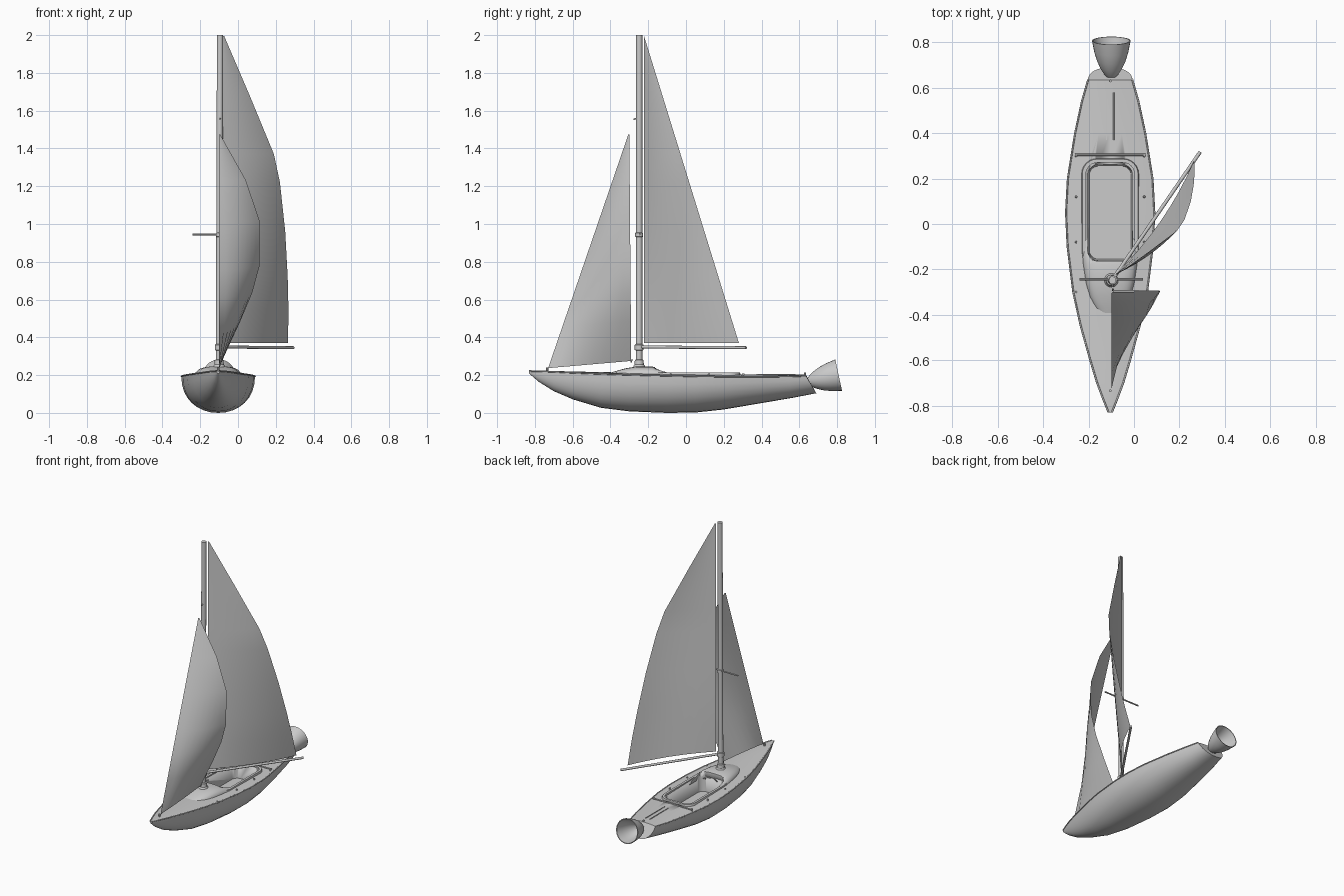
import bpy, bmesh, math
from mathutils import Vector

if "Cube" in bpy.data.objects:
    bpy.data.objects.remove(bpy.data.objects["Cube"])

CX = -0.105  # boat centre line


def make(name, verts, faces, angle=40):
    me = bpy.data.meshes.new(name)
    me.from_pydata(verts, [], faces)
    bm = bmesh.new()
    bm.from_mesh(me)
    bmesh.ops.remove_doubles(bm, verts=bm.verts, dist=1e-5)
    bmesh.ops.recalc_face_normals(bm, faces=bm.faces)
    bm.to_mesh(me)
    bm.free()
    ob = bpy.data.objects.new(name, me)
    bpy.context.collection.objects.link(ob)
    bpy.ops.object.select_all(action='DESELECT')
    ob.select_set(True)
    bpy.context.view_layer.objects.active = ob
    bpy.ops.object.shade_smooth_by_angle(angle=math.radians(angle))
    return ob


def loft(name, rings, closed=True, caps=True, angle=40):
    n = len(rings[0])
    verts = [p for r in rings for p in r]
    faces = [(i * n + j, i * n + (j + 1) % n, (i + 1) * n + (j + 1) % n, (i + 1) * n + j)
             for i in range(len(rings) - 1) for j in range(n if closed else n - 1)]
    if caps:
        faces += [tuple(range(n)), tuple(range(len(verts) - n, len(verts)))]
    return make(name, verts, faces, angle)


def lathe(name, origin, axis, profile, seg=20, caps=True):
    q = Vector(axis).to_track_quat('Z', 'Y')
    rings = [[Vector(origin) + q @ Vector((r * math.cos(a), r * math.sin(a), s))
              for a in [2 * math.pi * k / seg for k in range(seg)]] for s, r in profile]
    return loft(name, rings, caps=caps)


def rod(name, a, b, r, seg=12):
    d = Vector(b) - Vector(a)
    return lathe(name, a, d, [(0, r), (d.length, r)], seg)


def round_rect(x0, x1, y0, y1, r, z, seg=6):
    pts = []
    for k, (cx, cy) in enumerate([(x1 - r, y1 - r), (x0 + r, y1 - r), (x0 + r, y0 + r), (x1 - r, y0 + r)]):
        for i in range(seg + 1):
            a = math.pi / 2 * (k + i / seg)
            pts.append((cx + r * math.cos(a), cy + r * math.sin(a), z))
    return pts


def tube(name, pts, r, cyclic):
    cu = bpy.data.curves.new(name, 'CURVE')
    cu.dimensions = '3D'
    cu.bevel_depth = r
    cu.bevel_resolution = 2
    sp = cu.splines.new('POLY')
    sp.points.add(len(pts) - 1)
    for p, c in zip(sp.points, pts):
        p.co = (*c, 1)
    sp.use_cyclic_u = cyclic
    ob = bpy.data.objects.new(name, cu)
    bpy.context.collection.objects.link(ob)
    return ob


def cut(ob, cutter):
    m = ob.modifiers.new('cockpit', 'BOOLEAN')
    m.operation = 'DIFFERENCE'
    m.solver = 'EXACT'
    m.object = cutter


# Hull: y, half width, sheer height, keel height, rake of the section
stations = [(-.83, .008, .222, .208, 0), (-.78, .028, .221, .165, 0), (-.70, .058, .218, .115, 0),
            (-.60, .088, .213, .072, 0), (-.45, .130, .207, .027, 0), (-.30, .163, .202, .008, 0),
            (-.10, .188, .197, 0, 0), (.05, .195, .194, .002, 0), (.20, .187, .192, .018, 0),
            (.40, .155, .192, .052, 0), (.54, .125, .193, .079, .02), (.635, .098, .196, .104, .055)]
rings = []
for y, w, zs, zk, rake in stations:
    ring = []
    for k in range(17):
        a = math.pi * k / 16
        c, s = math.cos(a), math.sin(a)
        x = math.copysign(abs(c) ** .92, c)
        t = max(s, 0) ** .92
        ring.append((CX + w * x, y + rake * t, zs - (zs - zk) * t))
    for u in (-.66, -.33, 0, .33, .66):  # cambered deck
        ring.append((CX + w * u, y, zs + .07 * w * (1 - u * u)))
    rings.append(ring)
hull = loft('hull', rings, angle=35)

# Cuddy in front of the cockpit
cuddy_rings = []
for y, top, w in [(-.40, .213, .04), (-.37, .222, .07), (-.32, .236, .092), (-.26, .246, .108),
                  (-.18, .246, .120), (-.13, .232, .125), (-.08, .214, .127), (-.03, .204, .127)]:
    cuddy_rings.append([(CX + w * math.copysign(abs(math.cos(a)) ** .7, math.cos(a)), y,
                         .185 + (top - .185) * max(math.sin(a), 0) ** .6)
                        for a in [math.pi * k / 14 for k in range(15)]])
cuddy = loft('cuddy', cuddy_rings)

# Cockpit opening
x0, x1, y0, y1 = CX - .107, CX + .107, -.17, .27
cutter = loft('cockpit_cutter', [round_rect(x0 + .015, x1 - .015, y0 + .015, y1 - .015, .04, .10),
                                 round_rect(x0, x1, y0, y1, .05, .35)])
cutter.hide_render = True
cutter.hide_viewport = True
cut(hull, cutter)
cut(cuddy, cutter)

# Raised coaming strips beside and behind the cockpit
rim = []
for a, b in ((x0, .2), (x0, .213), (x0 - .016, .213), (x0 - .02, .195)):
    o = x0 - a
    rim.append([p for p in round_rect(x0 - o, x1 + o, y0 - o, y1 + o, .05 + o, b)])
loft('cockpit_coaming', rim, caps=False)

# Rubbing strakes along the sheer, deck lines and small hardware
for s in (-1, 1):
    tube('rub_rail', [(CX + s * w, y, zs) for y, w, zs, _, _ in stations], .004, False)
    for y in (-.3, -.08, .12, .3):
        lathe('deck_fitting', (CX + s * .15, y, .195), (0, 0, 1), [(0, .006), (.014, .004)], 8)
    rod('aft_deck_strap', (CX + s * .016, .37, .204), (CX + s * .016, .58, .204), .003, 6)
rod('aft_traveller', (CX - .155, .305, .204), (CX + .155, .305, .204), .005, 8)
rod('forestay_fitting', (CX, -.735, .215), (CX, -.735, .24), .006, 8)
rod('stern_pin', (CX, .63, .195), (CX, .63, .213), .006, 8)

# Mast with its collars, spreader and forestay tang
MX, MY = -.095, -.248
lathe('mast', (MX - .006, MY, .24), (.006, 0, 1.76), [(0, .0165), (1.76, .0165)], 20)
lathe('mast_step', (MX - .005, MY, .235), (0, 0, 1), [(0, .032), (.015, .03), (.02, .025), (.045, .023), (.048, .016)])
lathe('gooseneck', (MX - .004, MY, .33), (0, 0, 1), [(0, .018), (.004, .024), (.03, .024), (.034, .018)])
lathe('spreader_ring', (MX, MY, .93), (0, 0, 1), [(0, .017), (.003, .021), (.022, .021), (.025, .017)])
rod('spreader', (MX - .145, MY + .004, .945), (MX + .135, MY + .004, .945), .005, 8)
rod('forestay_tang', (MX, MY, 1.56), (MX, MY - .03, 1.555), .004, 8)

# Boom
rod('boom', (MX + .005, MY + .01, .349), (.292, .318, .345), .008)


# Sails: each row is (luff point, leech point, belly fraction)
def sail(name, rows, seg=8):
    rings = []
    for a, b, c in rows:
        a, b = Vector(a), Vector(b)
        d = b - a
        side = Vector((d.y, -d.x, 0)) * c
        rings.append([a + d * (i / seg) + side * 4 * (i / seg) * (1 - i / seg) for i in range(seg + 1)])
    return loft(name, rings, closed=False, caps=False, angle=80)


main = []
for z, x, c in [(.37, .265, .05), (.55, .267, .06), (.72, .263, .065), (.96, .25, .065), (1.22, .222, .06),
                (1.37, .19, .05), (1.68, .062, .03), (1.995, -.073, 0)]:
    main.append(((-.082, -.222, z), (x, -.222 + (1.995 - z) / 1.625 * .502, z), c))
sail('mainsail', main)

jib = []
for z, x, c in [(0, -.092, .01), (.21, .01, .09), (.36, .075, .09), (.50, .113, .08), (.74, .115, .06),
                (.96, .04, .04), (1.2, -.095, 0)]:
    f = z / 1.2
    jib.append(((-.1, -.73 + .425 * f, .237 + 1.238 * f), (x, -.29 - .01 * f, .275 + z), c))
sail('jib', jib)
rod('jib_clew_ring', (-.093, -.292, .267), (-.093, -.285, .283), .004, 8)

# Rocket style bell nozzle at the stern
axis = Vector((0, .977, .21))
base = Vector((CX + .005, .808, .2)) - axis * .162
bell = [(0, .022), (.012, .032), (.035, .047), (.07, .063), (.11, .075), (.162, .085)]
inner = [(s + (.006 if s < .15 else 0), r - .005) for s, r in reversed(bell)]
lathe('nozzle', base, axis, bell + inner, 28)
